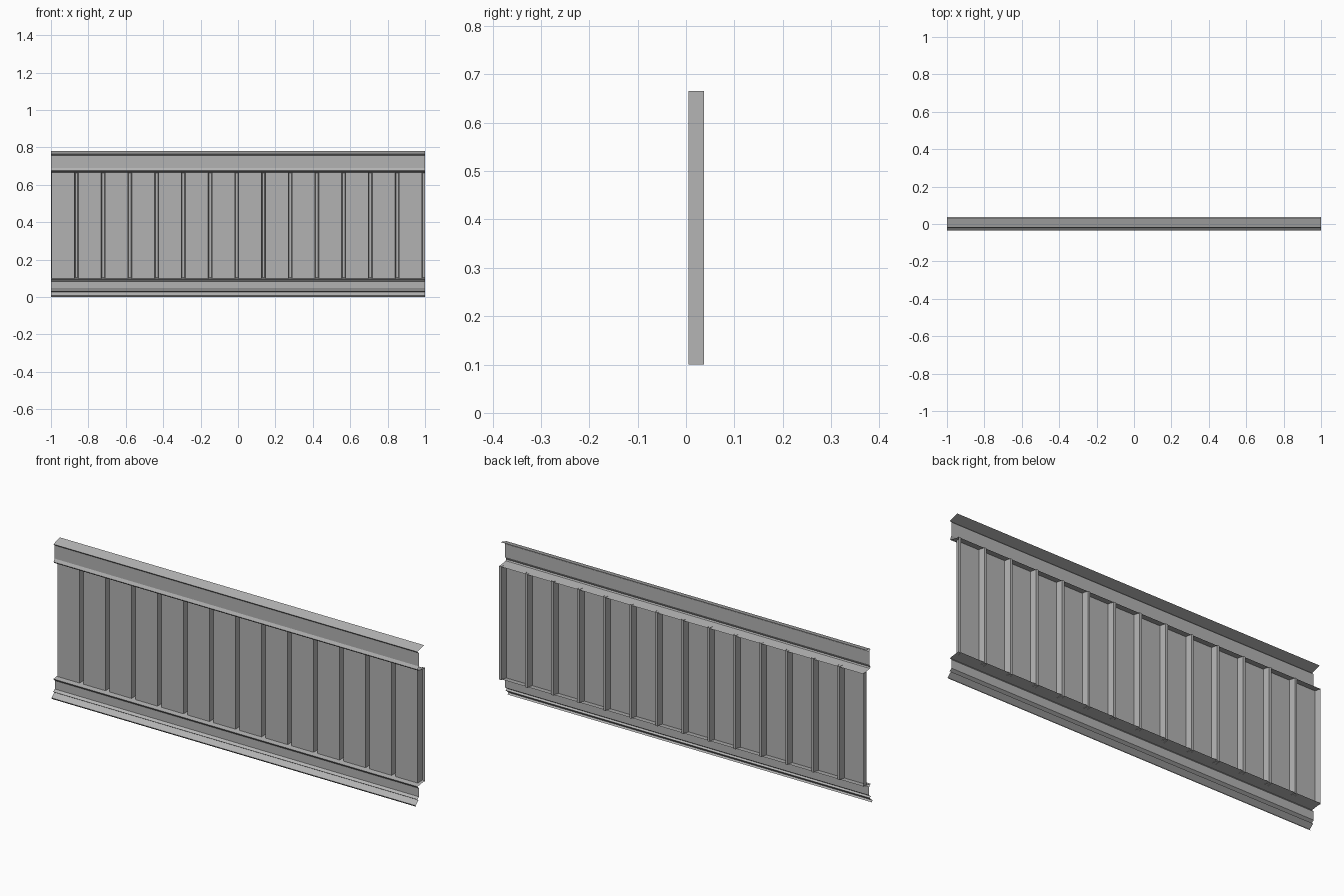
import bpy

cube = bpy.data.objects.get("Cube")
if cube:
    bpy.data.objects.remove(cube, do_unlink=True)

steel = bpy.data.materials.new("plain grey steel")
steel.use_nodes = True
grey = (0.45, 0.45, 0.45, 1.0)
steel.diffuse_color = grey
steel.node_tree.nodes["Principled BSDF"].inputs["Base Color"].default_value = grey


def folded_sheet(name, start, end):
    """Thin sheet swept from one outline to its matching outline."""
    n = len(start)
    faces = [(i, i + 1, n + i + 1, n + i) for i in range(n - 1)]
    mesh = bpy.data.meshes.new(name)
    mesh.from_pydata(start + end, [], faces)
    mesh.materials.append(steel)
    obj = bpy.data.objects.new(name, mesh)
    bpy.context.collection.objects.link(obj)
    return obj


def rail(name, profile):
    """Folded (y, z) profile running the full length."""
    folded_sheet(name, [(1, y, z) for y, z in profile],
                 [(-1, y, z) for y, z in profile])


# Upper rail: sloping lip, tucked web, bead and return ledge
rail("upper_rail", [(0.03, 0.78), (-0.02, 0.765), (-0.01, 0.756),
                    (-0.01, 0.69), (-0.018, 0.676), (-0.014, 0.67),
                    (0.037, 0.662)])

# Lower rail: ledge, web, bead and flared foot
rail("lower_rail", [(0.037, 0.104), (-0.02, 0.096), (-0.009, 0.084),
                    (-0.009, 0.042), (-0.022, 0.033), (-0.013, 0.027),
                    (-0.035, 0.008), (-0.029, 0.0)])

# Corrugated infill: wide front pans joined by narrow rear strips
COUNT, FRONT, BACK = 14, 0.005, 0.037
PITCH, GROOVE, SLOPE = 2 / COUNT, 0.017, 0.004
outline = []
for i in range(COUNT):
    left = -1 + i * PITCH
    right = left + PITCH - GROOVE + SLOPE
    outline += [(left, BACK), (left + SLOPE, FRONT),
                (right - SLOPE, FRONT), (right, BACK)]
outline.append((1, BACK))
folded_sheet("corrugated_infill", [(x, y, 0.10) for x, y in outline],
             [(x, y, 0.665) for x, y in outline])
